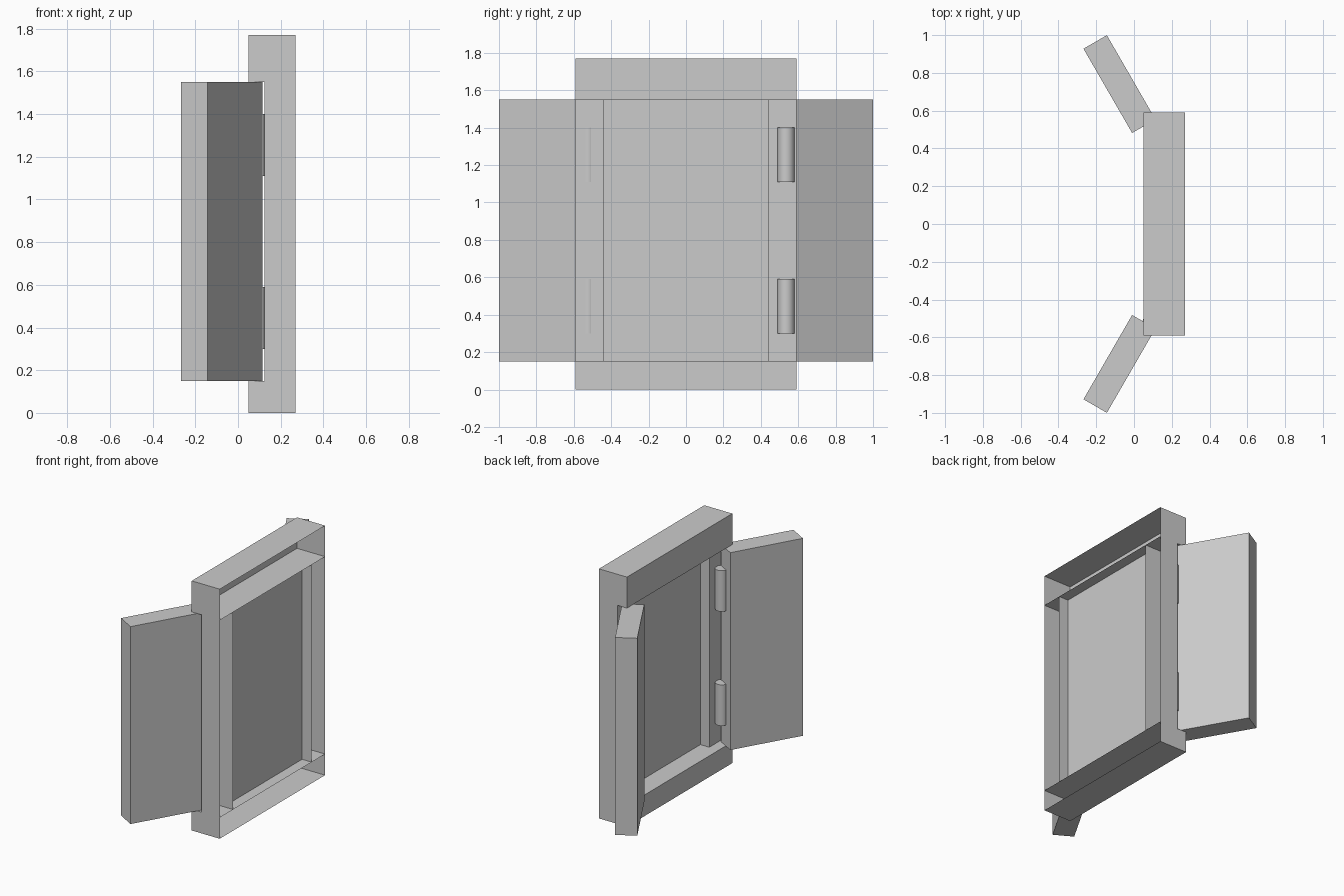
import bpy, bmesh, math
from mathutils import Matrix, Vector

cube = bpy.data.objects.get("Cube")
if cube:
    bpy.data.objects.remove(cube)

grey = bpy.data.materials.new("light_grey")
grey.use_nodes = True
grey.diffuse_color = (0.6, 0.6, 0.6, 1)
grey.node_tree.nodes["Principled BSDF"].inputs["Base Color"].default_value = (0.6, 0.6, 0.6, 1)

# Main dimensions
FRONT, BACK, RECESS, PANE = 0.05, 0.27, 0.125, 0.195
OUTER, INNER = 0.59, 0.44
LOW, HIGH, TOP = 0.15, 1.55, 1.77


def finish(name, bm):
    mesh = bpy.data.meshes.new(name)
    bm.to_mesh(mesh)
    bm.free()
    mesh.materials.append(grey)
    obj = bpy.data.objects.new(name, mesh)
    bpy.context.collection.objects.link(obj)
    return obj


def box(name, lo, hi, open_sides=(), turn=None):
    """Box between two corners, without the faces whose normals are listed."""
    lo, hi = Vector(lo), Vector(hi)
    bm = bmesh.new()
    bmesh.ops.create_cube(bm, size=1)
    bm.normal_update()
    gone = [f for f in bm.faces if any(f.normal.dot(Vector(s)) > 0.9 for s in open_sides)]
    bmesh.ops.delete(bm, geom=gone, context='FACES')
    bmesh.ops.transform(bm, verts=bm.verts, matrix=Matrix.Translation((lo + hi) / 2)
                        @ Matrix.Diagonal((hi - lo).to_4d()))
    if turn:
        bmesh.ops.transform(bm, verts=bm.verts, matrix=turn)
    return finish(name, bm)


# Hollow head and sill, open towards the wall
wall = (1, 0, 0)
box("frame_head", (FRONT, -OUTER, HIGH), (BACK, OUTER, TOP), [wall])
box("frame_sill", (FRONT, -OUTER, 0), (BACK, OUTER, LOW), [wall])

# Hollow set-back posts between head and sill
ends = [wall, (0, 0, 1), (0, 0, -1)]
box("right_post", (RECESS, -OUTER, LOW), (BACK, -INNER, HIGH), ends)
box("left_post", (RECESS, INNER, LOW), (BACK, OUTER, HIGH), ends)

# Single-sheet pane
bm = bmesh.new()
bm.faces.new([bm.verts.new((PANE, y, z)) for y, z in
              ((-INNER, LOW), (INNER, LOW), (INNER, HIGH), (-INNER, HIGH))])
finish("window_pane", bm)

# Shutters swung open around their inner corners
for name, side in (("right_shutter", -1), ("left_shutter", 1)):
    turn = Matrix.Translation((-0.01, side * 0.482, 0)) @ Matrix.Rotation(side * math.radians(30), 4, 'Z')
    y0, y1 = sorted((0, side * 0.515))
    box(name, (0, y0, LOW), (0.143, y1, HIGH), turn=turn)

# Hinge barrels
for name, x, y, r in (("right_hinge", 0.086, -0.523, 0.042), ("left_hinge", 0.125, 0.535, 0.045)):
    for level, z in (("lower", 0.445), ("upper", 1.255)):
        bm = bmesh.new()
        bmesh.ops.create_cone(bm, cap_ends=True, segments=32, radius1=r, radius2=r, depth=0.29,
                              matrix=Matrix.Translation((x, y, z)))
        obj = finish(level + "_" + name, bm)
        for face in obj.data.polygons:
            face.use_smooth = abs(face.normal.z) < 0.5
